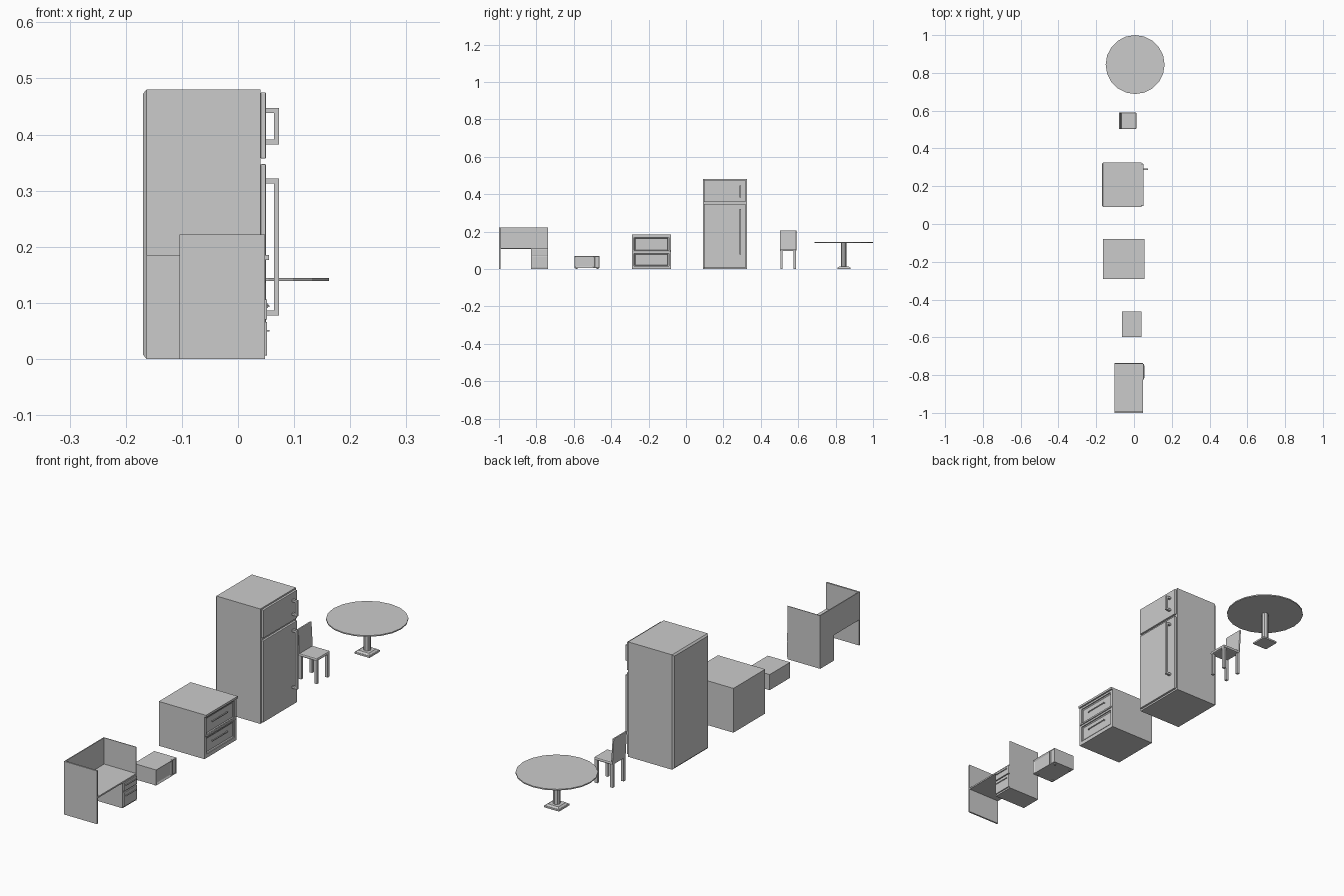
import bpy, bmesh, math
from mathutils import Vector

if "Cube" in bpy.data.objects:
    bpy.data.objects.remove(bpy.data.objects["Cube"])


def finish(name, bm):
    bmesh.ops.recalc_face_normals(bm, faces=bm.faces)
    me = bpy.data.meshes.new(name)
    bm.to_mesh(me)
    bm.free()
    ob = bpy.data.objects.new(name, me)
    bpy.context.collection.objects.link(ob)
    return ob


def box(name, x, y, z, bevel=0, insets=()):
    """Box from (min, max) ranges; insets = (direction, margin, depth)."""
    bm = bmesh.new()
    bmesh.ops.create_cube(bm, size=1)
    for v in bm.verts:
        v.co = [r[0] + (c + 0.5) * (r[1] - r[0]) for c, r in zip(v.co, (x, y, z))]
    bm.normal_update()
    for direction, margin, depth in insets:
        d = Vector(direction)
        f = max(bm.faces, key=lambda f: (f.normal.dot(d) > 0.9) * f.calc_area())
        bmesh.ops.inset_individual(bm, faces=[f], thickness=margin)
        for v in f.verts:
            v.co += d * depth
    ob = finish(name, bm)
    if bevel:
        m = ob.modifiers.new("bevel", 'BEVEL')
        m.width, m.segments = bevel, 2
    return ob


def cylinder(name, x, y, z0, z1, r, sides):
    bm = bmesh.new()
    bmesh.ops.create_cone(bm, cap_ends=True, segments=sides, radius1=r, radius2=r, depth=z1 - z0)
    bmesh.ops.translate(bm, verts=bm.verts, vec=(x, y, (z0 + z1) / 2))
    return finish(name, bm)


def pull(name, x, y, z, t=0.003):
    """Horizontal drawer handle with two standoffs."""
    box(name + "_bar", (x + 0.003, x + 0.006), y, (z - t / 2, z + t / 2))
    for i, yy in enumerate((y[0], y[1] - t)):
        box(f"{name}_post_{i}", (x, x + 0.004), (yy, yy + t), (z - t / 2, z + t / 2))


FRONT, BACK = (1, 0, 0), (-1, 0, 0)

# Desk with privacy panels
box("desk_left_panel", (-0.104, 0.048), (-1.0, -0.993), (0, 0.222))
box("desk_right_panel", (-0.104, 0.048), (-0.740, -0.737), (0, 0.222))
box("desk_back_panel", (-0.104, -0.100), (-0.993, -0.740), (0.106, 0.222))
box("desk_top", (-0.100, 0.048), (-0.993, -0.740), (0.106, 0.112))
box("desk_pedestal", (-0.104, 0.046), (-0.828, -0.740), (0, 0.106))
for i, (z0, z1) in enumerate(((0.006, 0.066), (0.070, 0.106))):
    box(f"desk_drawer_{i}", (0.046, 0.052), (-0.824, -0.740), (z0, z1), 0.0015)
    pull(f"desk_drawer_handle_{i}", 0.050, (-0.815, -0.750), 0.05 if i == 0 else 0.094)

# Microwave oven
box("oven_body", (-0.063, 0.034), (-0.597, -0.462), (0.005, 0.070))
box("oven_door", (0.034, 0.040), (-0.597, -0.491), (0.005, 0.070), 0, [(FRONT, 0.010, -0.004)])
box("oven_control_panel", (0.034, 0.039), (-0.489, -0.462), (0.005, 0.070), 0, [(FRONT, 0.004, -0.002)])
for i in range(4):
    cx, cy = (-0.052, 0.026)[i % 2], (-0.585, -0.474)[i // 2]
    cylinder(f"oven_foot_{i}", cx, cy, 0, 0.005, 0.005, 8)

# Two-drawer cabinet
box("cabinet_body", (-0.163, 0.036), (-0.290, -0.080), (0, 0.176))
box("cabinet_top", (-0.163, 0.055), (-0.290, -0.080), (0.176, 0.185))
for n, y in (("left", (-0.290, -0.278)), ("right", (-0.092, -0.080))):
    box(f"cabinet_{n}_stile", (0.036, 0.048), y, (0, 0.176))
for i, z in enumerate(((0, 0.016), (0.084, 0.094), (0.168, 0.176))):
    box(f"cabinet_rail_{i}", (0.036, 0.048), (-0.278, -0.092), z)
box("cabinet_middle_bead", (0.048, 0.054), (-0.286, -0.084), (0.091, 0.099), 0.002)
for i, (z0, z1) in enumerate(((0.018, 0.082), (0.097, 0.166))):
    box(f"cabinet_drawer_{i}", (0.036, 0.046), (-0.275, -0.095), (z0, z1), 0, [(FRONT, 0.006, -0.003)])
    pull(f"cabinet_drawer_handle_{i}", 0.043, (-0.237, -0.135), (z0 + z1) / 2 + 0.006, 0.004)

# Refrigerator
box("fridge_body", (-0.163, 0.040), (0.090, 0.325), (0, 0.480), 0, [(BACK, 0.010, 0.006)])
for n, z, hz in (("freezer", (0.357, 0.475), (0.382, 0.447)), ("lower", (0.006, 0.347), (0.077, 0.322))):
    box(f"fridge_{n}_door", (0.040, 0.050), (0.096, 0.319), z, 0.002)
    hy = (0.285, 0.295)
    box(f"fridge_{n}_handle_bar", (0.064, 0.073), hy, hz)
    for i, zz in enumerate((hz[0], hz[1] - 0.009)):
        box(f"fridge_{n}_handle_post_{i}", (0.049, 0.065), hy, (zz, zz + 0.009))

# Chair
box("chair_seat", (-0.074, 0.013), (0.502, 0.590), (0.095, 0.108), 0.005)
back = box("chair_back", (-0.074, -0.066), (0.502, 0.590), (0.100, 0.207), 0.003)
for v in back.data.vertices:
    if v.co.z > 0.15:
        v.co.x -= 0.006
for i in range(4):
    lx, ly = (-0.073, -0.001)[i % 2], (0.505, 0.576)[i // 2]
    box(f"chair_leg_{i}", (lx, lx + 0.012), (ly, ly + 0.011), (0, 0.097))

# Round pedestal table
cylinder("table_top", 0.006, 0.844, 0.139, 0.144, 0.156, 20)
cylinder("table_column", 0.006, 0.844, 0.010, 0.140, 0.014, 8)
box("table_base", (-0.029, 0.041), (0.809, 0.879), (0, 0.008), 0.002)
base = box("table_base_taper", (-0.027, 0.039), (0.811, 0.877), (0.007, 0.014))
for v in base.data.vertices:
    if v.co.z > 0.01:
        v.co.x = 0.006 + (v.co.x - 0.006) * 0.75
        v.co.y = 0.844 + (v.co.y - 0.844) * 0.75
